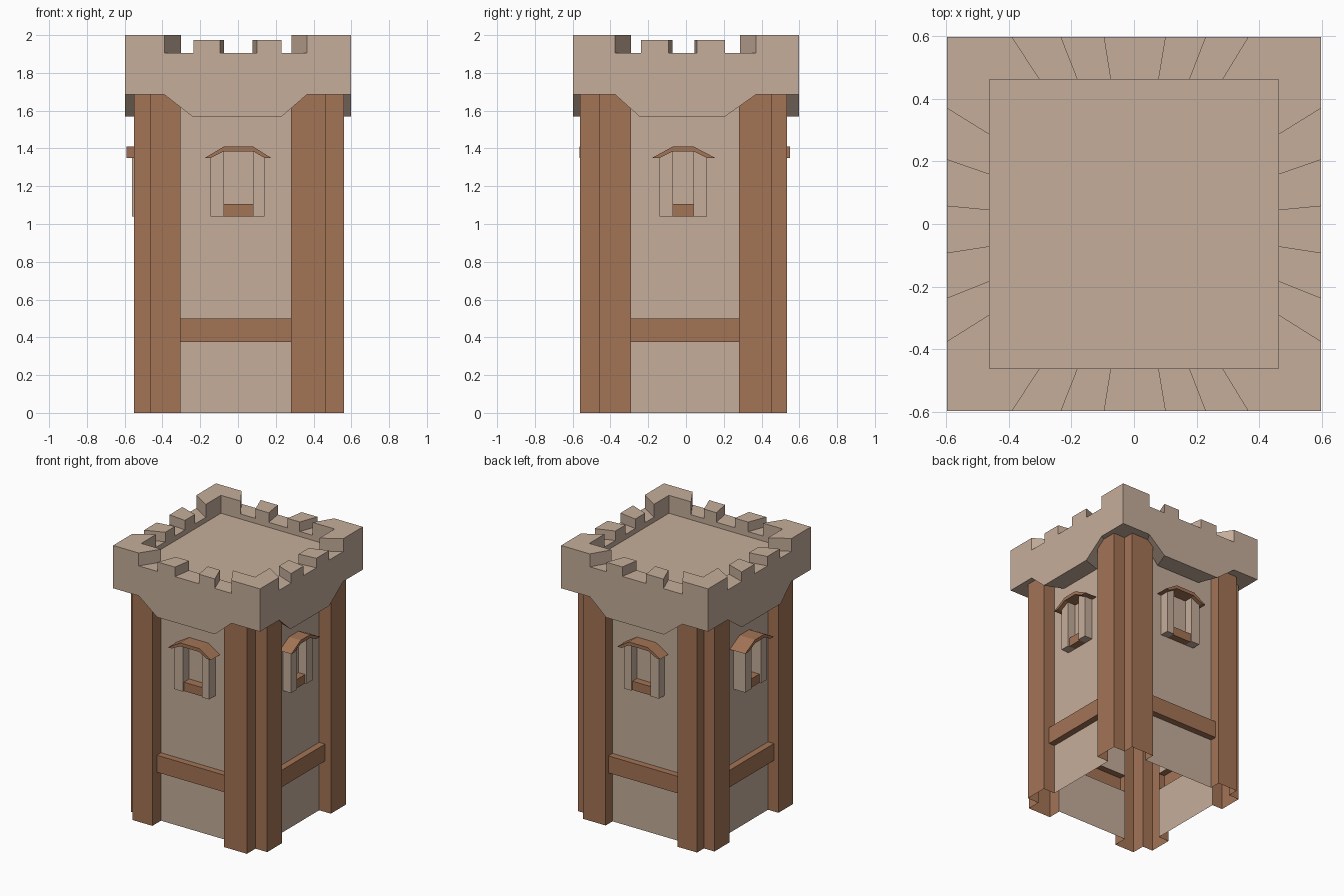
import bpy, bmesh

if "Cube" in bpy.data.objects:
    bpy.data.objects.remove(bpy.data.objects["Cube"])


def material(name, rgb):
    m = bpy.data.materials.new(name)
    m.diffuse_color = (*rgb, 1)
    m.use_nodes = True
    m.node_tree.nodes["Principled BSDF"].inputs["Base Color"].default_value = m.diffuse_color
    return m


STONE = material("pale_stone", (0.56, 0.42, 0.325))
WOOD = material("brown_wood", (0.365, 0.172, 0.091))

# (t, distance) on a side -> plan position
SIDES = {
    "front": lambda t, d: (t, -d),
    "back": lambda t, d: (t, d),
    "right": lambda t, d: (d, t),
    "left": lambda t, d: (-d, t),
}
X_POST, Y_POST = (-0.305, 0.28), (-0.29, 0.28)      # inner post edges
X_OUT, Y_OUT = (-0.55, 0.56), (-0.56, 0.535)        # outer post faces
X_WALL, Y_WALL = (-0.465, 0.465), (-0.46, 0.455)    # wall planes
WALL = {"front": 0.46, "back": 0.455, "right": 0.465, "left": 0.465}


def finish(name, bm, mats):
    bmesh.ops.remove_doubles(bm, verts=bm.verts, dist=0.0005)
    bmesh.ops.recalc_face_normals(bm, faces=bm.faces)
    me = bpy.data.meshes.new(name)
    bm.to_mesh(me)
    bm.free()
    for m in mats:
        me.materials.append(m)
    ob = bpy.data.objects.new(name, me)
    bpy.context.collection.objects.link(ob)
    return ob


def add_prism(bm, side, outline, d_in, d_out, taper=1.0, open_at=None):
    """Extrude a (t, z) outline outward from a side of the tower."""
    put = SIDES[side]
    inner = [bm.verts.new((*put(t * taper, d_in), z)) for t, z in outline]
    outer = [bm.verts.new((*put(t, d_out), z)) for t, z in outline]
    bm.faces.new(inner)
    bm.faces.new(outer[::-1])
    n = len(outline)
    for i in range(n):
        j = (i + 1) % n
        if open_at and outline[i][0] == outline[j][0] and abs(outline[i][0]) == open_at:
            continue    # mitred ends stay open so the corners join
        bm.faces.new((inner[i], outer[i], outer[j], inner[j]))


def prism(name, side, outline, d_in, d_out, mat):
    bm = bmesh.new()
    add_prism(bm, side, outline, d_in, d_out)
    return finish(name, bm, [mat])


def sheet(bm, a, b):
    """Strip of quads between two point rows."""
    va, vb = [[bm.verts.new(p) for p in row] for row in (a, b)]
    return [bm.faces.new((va[i], va[i + 1], vb[i + 1], vb[i])) for i in range(len(a) - 1)]


# Corner posts: open shells with a notched corner
for i, sx in enumerate(("left", "right")):
    for j, sy in enumerate(("front", "back")):
        px, ox, wx = X_POST[i], X_OUT[i], X_WALL[i]
        py, oy, wy = Y_POST[j], Y_OUT[j], Y_WALL[j]
        plan = [(px, wy), (px, oy), (wx, oy), (wx, wy), (ox, wy), (ox, py), (wx, py)]
        bm = bmesh.new()
        sheet(bm, [(x, y, 0) for x, y in plan], [(x, y, 1.685) for x, y in plan])
        ob = finish(f"{sy}_{sx}_post", bm, [WOOD])
        # make sure the open shell faces outward
        if ob.data.polygons[1].normal.y * oy < 0:
            ob.data.flip_normals()

# Wall panels with the cross beam folded out of them
for side, put in SIDES.items():
    w = WALL[side]
    t0, t1 = X_POST if side in ("front", "back") else Y_POST
    prof = [(w, 0), (w, 0.375), (w + 0.048, 0.375), (w + 0.048, 0.5), (w, 0.5), (w, 1.7)]
    bm = bmesh.new()
    faces = sheet(bm, [(*put(t0, d), z) for d, z in prof], [(*put(t1, d), z) for d, z in prof])
    for f in faces[1:4]:
        f.material_index = 1
    ob = finish(f"{side}_wall_and_beam", bm, [STONE, WOOD])
    nrm, out = ob.data.polygons[0].normal, put(0, 1)
    if nrm.x * out[0] + nrm.y * out[1] < 0:
        ob.data.flip_normals()

# Windows: two jambs, a sill and a small bent roof on every side
JAMB = {"front": 0.535, "back": 0.52, "right": 0.53, "left": 0.56}
for side in SIDES:
    if side in ("front", "back"):
        a, b, c, d, e0, e1 = -0.145, -0.075, 0.08, 0.14, -0.175, 0.175
    else:
        a, b, c, d, e0, e1 = -0.14, -0.07, 0.04, 0.11, -0.18, 0.155
    w, jd = WALL[side] - 0.005, JAMB[side]
    prism(f"{side}_window_jamb_a", side, [(a, 1.04), (b, 1.04), (b, 1.387), (a, 1.352)], w, jd, STONE)
    prism(f"{side}_window_jamb_b", side, [(c, 1.04), (d, 1.04), (d, 1.352), (c, 1.387)], w, jd, STONE)
    prism(f"{side}_window_sill", side, [(b, 1.04), (c, 1.04), (c, 1.105), (b, 1.105)], w, jd - 0.012, WOOD)
    prism(f"{side}_window_roof", side,
          [(e0, 1.35), (a, 1.35), (b, 1.385), (c, 1.385), (d, 1.35), (e1, 1.35), (c, 1.41), (b, 1.41)],
          w, jd + 0.03, WOOD)

# Crown: battlement ring, each side tapering inward to the wall
CROWN = {
    "x": (-0.39, -0.235, -0.095, 0.10, 0.23, 0.365, -0.24, 0.23),
    "y": (-0.375, -0.238, -0.092, 0.057, 0.207, 0.37, -0.245, 0.205),
}
R, r, LOW = 0.598, 0.463, 1.905
bm = bmesh.new()
for side in SIDES:
    c = CROWN["x" if side in ("front", "back") else "y"]
    top = [(-R, 2), (c[0], 2), (c[0], LOW), (c[1], LOW), (c[1], 1.975), (c[2], 1.975), (c[2], LOW),
           (c[3], LOW), (c[3], 1.975), (c[4], 1.975), (c[4], LOW), (c[5], LOW), (c[5], 2), (R, 2)]
    bottom = [(R, 1.685), (c[5], 1.685), (c[7], 1.568), (c[6], 1.568), (c[0], 1.685), (-R, 1.685)]
    add_prism(bm, side, top + bottom, r, R, taper=r / R, open_at=R)
finish("crown_battlements", bm, [STONE])

# Roof floor inside the battlements
bm = bmesh.new()
bm.faces.new([bm.verts.new((x * r, y * r, 1.868)) for x, y in ((-1, -1), (1, -1), (1, 1), (-1, 1))])
finish("roof_floor", bm, [STONE])
